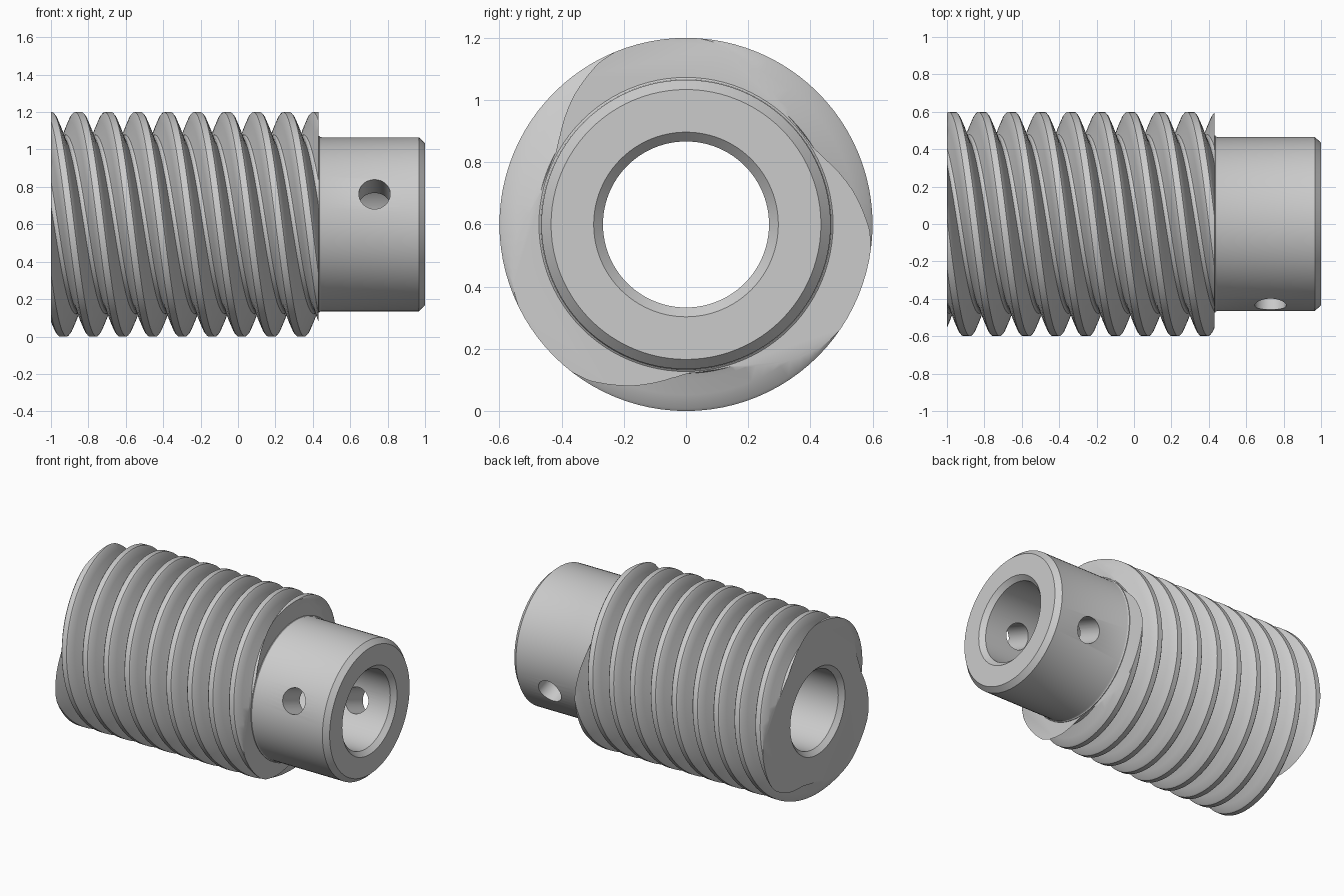
import bpy, bmesh
from math import sin, cos, pi, radians
from mathutils import Matrix, Vector

if "Cube" in bpy.data.objects:
    bpy.data.objects.remove(bpy.data.objects["Cube"])

AXIS_Z = 0.6
PITCH, STARTS = 0.159, 3
LEAD = PITCH * STARTS
X0, X1, XEND = -1.0, 0.43, 1.0
SEG = 96


def ring_point(x, r, a):
    # a is measured from the top towards the front
    return Vector((x, -r * sin(a), AXIS_Z + r * cos(a)))


def to_object(name, bm):
    bmesh.ops.recalc_face_normals(bm, faces=bm.faces)
    me = bpy.data.meshes.new(name)
    bm.to_mesh(me)
    bm.free()
    ob = bpy.data.objects.new(name, me)
    bpy.context.collection.objects.link(ob)
    return ob


def lathe(name, profile):
    # closed solid turned about the shaft axis
    bm = bmesh.new()
    rings = [[bm.verts.new(ring_point(x, r, 2 * pi * j / SEG)) for j in range(SEG)]
             for x, r in profile]
    for a, b in zip(rings, rings[1:]):
        for j in range(SEG):
            k = (j + 1) % SEG
            bm.faces.new((a[j], a[k], b[k], b[j]))
    bm.faces.new(rings[0])
    bm.faces.new(rings[-1])
    return to_object(name, bm)


def worm_thread(name):
    # tooth profile over one pitch: (fraction of pitch from crest, radius)
    tooth = [(-.5, .476), (-.43, .479), (-.38, .497), (-.27, .548), (-.16, .591), (-.11, .6),
             (.11, .6), (.16, .591), (.27, .548), (.38, .497), (.43, .479)]
    line = [(0.10 + (k + f) * PITCH, r) for k in range(-12, 6) for f, r in tooth]
    shift = STARTS * len(tooth)
    bm = bmesh.new()
    cols = []
    for j in range(SEG):
        a = 2 * pi * j / SEG
        cols.append([bm.verts.new(ring_point(x + LEAD * j / SEG, r, a)) for x, r in line])
    cols.append(cols[0][shift:])        # one turn later the thread meets itself
    for c, d in zip(cols, cols[1:]):
        for i in range(min(len(c), len(d)) - 1):
            bm.faces.new((c[i], c[i + 1], d[i + 1], d[i]))
    # trim flat at both ends and cap
    for x, n in ((X0, -1), (X1, 1)):
        bmesh.ops.bisect_plane(bm, geom=bm.verts[:] + bm.edges[:] + bm.faces[:], dist=1e-6,
                               plane_co=(x, 0, 0), plane_no=(n, 0, 0), clear_outer=True)
    bmesh.ops.remove_doubles(bm, verts=bm.verts, dist=1e-5)
    bmesh.ops.holes_fill(bm, edges=[e for e in bm.edges if e.is_boundary], sides=0)
    return to_object(name, bm)


def combine(ob, other, op):
    m = ob.modifiers.new(op, 'BOOLEAN')
    m.object, m.operation, m.solver = other, op, 'EXACT'
    bpy.context.view_layer.objects.active = ob
    bpy.ops.object.modifier_apply(modifier=m.name)
    bpy.data.objects.remove(other)


worm = worm_thread("worm_gear")

# plain hub with small root fillet and end chamfer
hub = lathe("hub", [(0.3, .42), (0.41, .473), (0.434, .473), (0.438, .468), (0.446, .465),
                    (0.967, .465), (XEND, .434)])
combine(worm, hub, 'UNION')

# through bore, chamfered at both mouths
bore = lathe("bore_cutter", [(X0 - .03, .327), (X0 + .03, .267), (XEND - .03, .267),
                             (XEND + .03, .327)])
combine(worm, bore, 'DIFFERENCE')

# cross pin hole, tilted 20 degrees
bm = bmesh.new()
bmesh.ops.create_cone(bm, cap_ends=True, segments=48, radius1=.084, radius2=.084, depth=1.4,
                      matrix=Matrix.Translation((0.73, 0, AXIS_Z)) @
                      Matrix.Rotation(radians(69.5), 4, 'X'))
combine(worm, to_object("pin_hole_cutter", bm), 'DIFFERENCE')

worm.select_set(True)
bpy.context.view_layer.objects.active = worm
bpy.ops.object.shade_smooth_by_angle(angle=radians(25))
